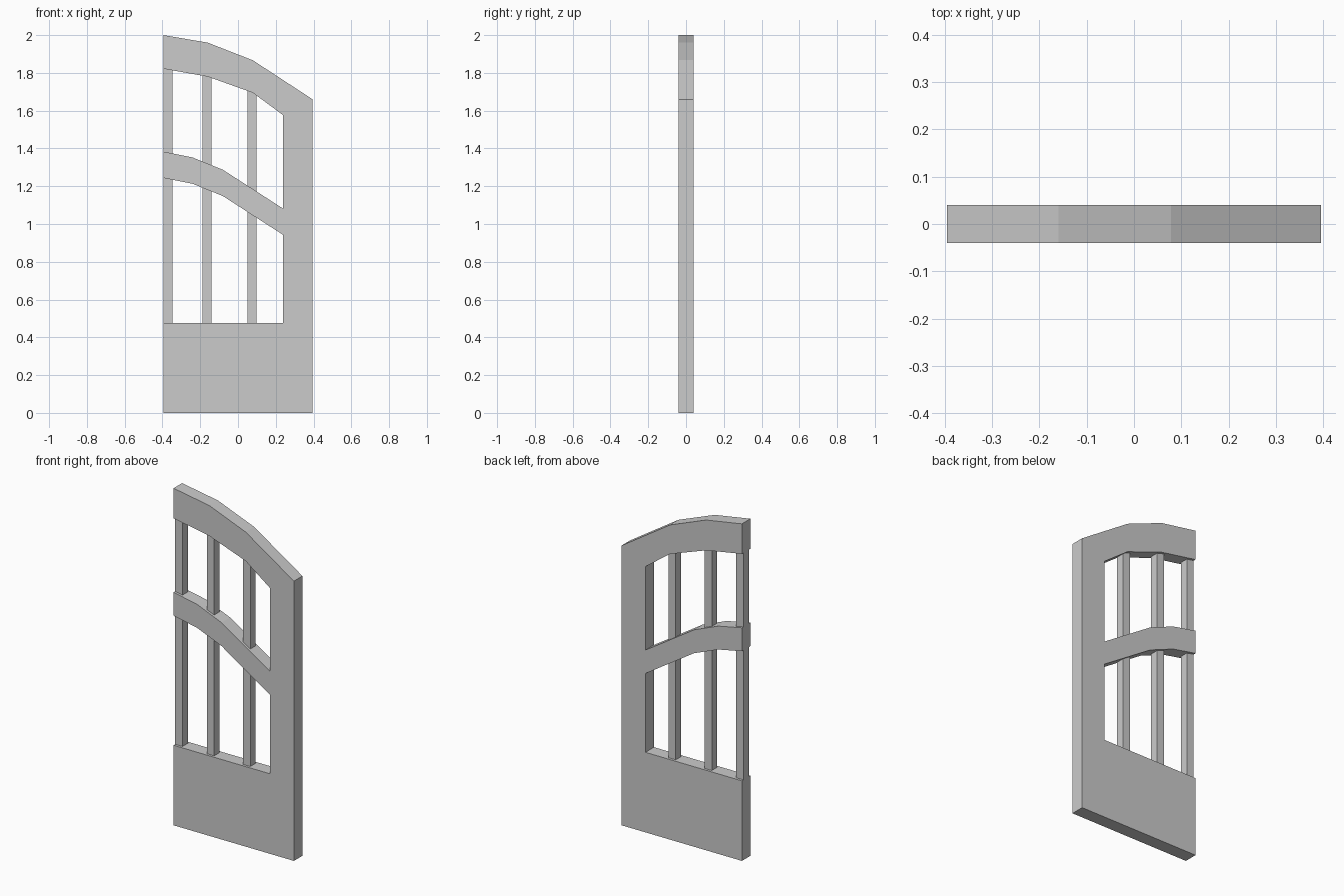
import bpy
import bmesh

if "Cube" in bpy.data.objects:
    bpy.data.objects.remove(bpy.data.objects["Cube"], do_unlink=True)

grey = bpy.data.materials.new("plain grey")
grey.use_nodes = True
COLOUR = (0.6, 0.6, 0.6, 1)
grey.diffuse_color = COLOUR
grey.node_tree.nodes["Principled BSDF"].inputs["Base Color"].default_value = COLOUR

LEFT, RIGHT, STILE = -0.395, 0.395, 0.238

# Arched rail edges, from the meeting side to the hinge side (x, z)
arch_top = [(LEFT, 2.0), (-0.16, 1.96), (0.078, 1.867), (RIGHT, 1.66)]
arch_under = [(LEFT, 1.822), (-0.16, 1.78), (0.078, 1.695), (STILE, 1.577)]
rail_top = [(LEFT, 1.383), (-0.24, 1.352), (-0.08, 1.287), (STILE, 1.082)]
rail_under = [(x, z - 0.139) for x, z in rail_top]
panel_top = [(LEFT, 0.475), (STILE, 0.475)]


def extrude_outline(name, outline, depth):
    """Extrude an (x, z) outline along y, centred on y = 0."""
    bm = bmesh.new()
    face = bm.faces.new([bm.verts.new((x, -depth / 2, z)) for x, z in outline])
    result = bmesh.ops.extrude_face_region(bm, geom=[face], use_keep_orig=True)
    moved = [g for g in result["geom"] if isinstance(g, bmesh.types.BMVert)]
    bmesh.ops.translate(bm, verts=moved, vec=(0, depth, 0))
    bmesh.ops.recalc_face_normals(bm, faces=bm.faces)
    mesh = bpy.data.meshes.new(name)
    bm.to_mesh(mesh)
    bm.free()
    mesh.materials.append(grey)
    obj = bpy.data.objects.new(name, mesh)
    bpy.context.collection.objects.link(obj)


def height(line, x):
    """Height of a rail edge at x."""
    for (x0, z0), (x1, z1) in zip(line, line[1:]):
        if x0 <= x <= x1:
            return z0 + (z1 - z0) * (x - x0) / (x1 - x0)


def clip(line, x0, x1):
    """The stretch of a rail edge between x0 and x1."""
    inner = [p for p in line if x0 < p[0] < x1]
    return [(x0, height(line, x0))] + inner + [(x1, height(line, x1))]


# Frame: solid lower panel, hinge stile, arched top and middle rails
frame = ([(LEFT, 0), (RIGHT, 0)] + arch_top[::-1] + arch_under
         + rail_top[::-1] + rail_under + panel_top[::-1])
extrude_outline("gate_frame", frame, 0.08)

# Thinner upright bars fitted between the rails
for i, x in enumerate((LEFT, -0.187, 0.05), 1):
    for part, low, high in (("lower", panel_top, rail_under),
                            ("upper", rail_top, arch_under)):
        outline = clip(low, x, x + 0.048) + clip(high, x, x + 0.048)[::-1]
        extrude_outline(f"{part}_bar_{i}", outline, 0.05)
